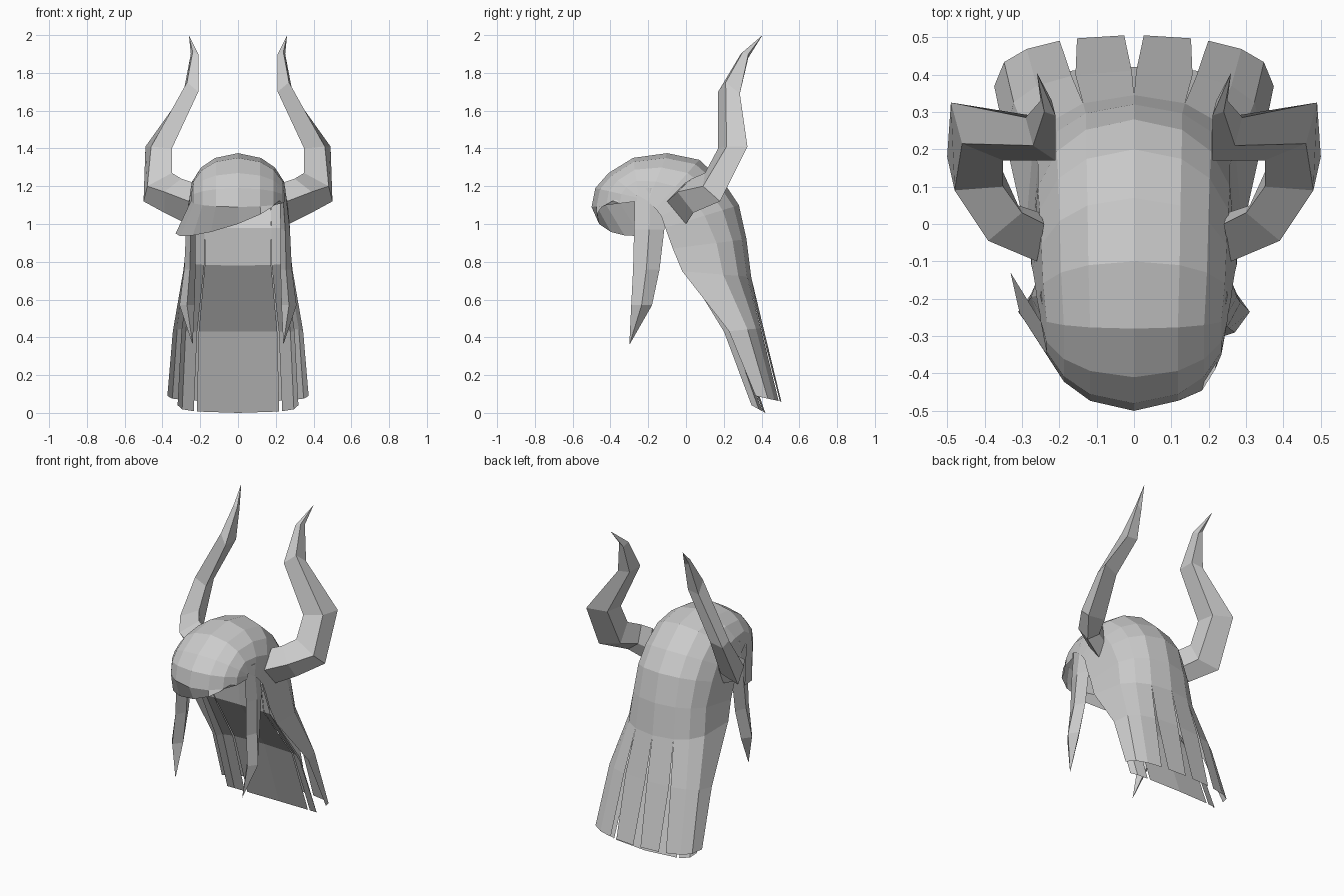
import bpy
import bmesh
from math import sin, cos, radians

if "Cube" in bpy.data.objects:
    bpy.data.objects.remove(bpy.data.objects["Cube"], do_unlink=True)

grey = bpy.data.materials.new("plain grey")
grey.use_nodes = True
colour = (0.6, 0.6, 0.6, 1)
grey.diffuse_color = colour
grey.node_tree.nodes["Principled BSDF"].inputs["Base Color"].default_value = colour


def finish(name, bm, closed=False):
    """Turn a bmesh into a flat shaded object."""
    bmesh.ops.remove_doubles(bm, verts=bm.verts, dist=0.0005)
    if closed:
        bmesh.ops.recalc_face_normals(bm, faces=bm.faces)
    mesh = bpy.data.meshes.new(name)
    bm.to_mesh(mesh)
    bm.free()
    mesh.materials.append(grey)
    obj = bpy.data.objects.new(name, mesh)
    bpy.context.collection.objects.link(obj)
    return obj


def bridge(bm, rows, wrap=False):
    """Join neighbouring rows of points with quads."""
    grid = [[bm.verts.new(p) for p in row] for row in rows]
    for upper, lower in zip(grid, grid[1:]):
        count = len(upper)
        for i in range(count if wrap else count - 1):
            j = (i + 1) % count
            bm.faces.new((upper[i], lower[i], lower[j], upper[j]))
    return grid


def arch(row, angle):
    """Point on an arch: middle y, z, half width, side y, z, roundness."""
    mid_y, mid_z, width, side_y, side_z, roundness = row
    a = radians(angle)
    blend = max(cos(a), 0) ** roundness
    return (width * sin(a), side_y + (mid_y - side_y) * blend,
            side_z + (mid_z - side_z) * blend)


def strand(bm, rows, start, end, steps, trim):
    """A hanging panel whose edges draw in towards the tip."""
    points = []
    for k, row in enumerate(rows):
        inset = trim * (k / (len(rows) - 1)) ** 2
        first, last = start + inset, end - inset
        points.append([arch(row, first + (last - first) * s / steps)
                       for s in range(steps + 1)])
    bridge(bm, points)


# Crown and upper back of the hair
crown_rows = [
    (-0.50, 1.09, 0.25, -0.26, 1.12, 0.95),
    (-0.48, 1.19, 0.25, -0.26, 1.14, 0.95),
    (-0.41, 1.27, 0.25, -0.26, 1.15, 0.95),
    (-0.28, 1.35, 0.25, -0.25, 1.15, 0.9),
    (-0.10, 1.375, 0.26, -0.20, 1.12, 0.85),
    (0.07, 1.34, 0.265, -0.16, 1.08, 0.75),
    (0.20, 1.22, 0.27, -0.13, 1.04, 0.65),
    (0.28, 1.10, 0.275, -0.11, 0.98, 0.6),
    (0.32, 0.92, 0.275, -0.07, 0.87, 0.5),
    (0.345, 0.72, 0.29, -0.02, 0.75, 0.5),
]
parting, side_steps = 28, 3
half = [parting + (90 - parting) * s / side_steps for s in range(side_steps + 1)]
columns = [-a for a in reversed(half)] + [0] + half
bm = bmesh.new()
bridge(bm, [[arch(row, a) for a in columns] for row in crown_rows])

# Separate strands hanging from the back edge of the crown
back_rows = [crown_rows[-1], (0.41, 0.45, 0.345, 0.20, 0.43, 0.5),
             (0.505, 0.06, 0.375, 0.32, 0.10, 0.5)]
for start, end, steps in ((0, parting, 1), (parting, 90, side_steps)):
    strand(bm, back_rows, start, end, steps, 4)
    strand(bm, back_rows, -end, -start, steps, 4)
finish("hair_shell", bm)

# Swept fringe, lower and wider on the right
bm = bmesh.new()
brow = [arch(crown_rows[0], a) for a in columns]
hem = []
for a in columns:
    side = sin(radians(a))
    x, y, z = arch((-0.46, 1.0, 0.28, -0.21, 1.05, 0.85), a)
    hem.append((x * (1 - 0.18 * side), y - 0.08 * side, z + 0.1 * side))
bridge(bm, [hem, brow])
finish("fringe", bm)

# Inner layer in front of the back strands
inner_rows = [
    (0.12, 1.20, 0.24, -0.13, 1.14, 0.5),
    (0.00, 0.98, 0.25, -0.10, 0.98, 0.5),
    (0.02, 0.78, 0.25, -0.03, 0.80, 0.5),
    (0.27, 0.43, 0.30, 0.19, 0.43, 0.5),
    (0.42, 0.00, 0.32, 0.33, 0.05, 0.5),
]
bm = bmesh.new()
for start, end in ((-90, -45), (-45, 45), (45, 90)):
    strand(bm, inner_rows, start, end, 2, 2)
bmesh.ops.reverse_faces(bm, faces=bm.faces)
finish("inner_hair", bm)

# Pointed locks beside the face: centre, then half sizes in x and y
lock_rings = [
    (0.235, -0.19, 1.19, 0.015, 0.08),
    (0.25, -0.195, 0.97, 0.025, 0.08),
    (0.255, -0.21, 0.76, 0.03, 0.07),
    (0.27, -0.235, 0.57, 0.04, 0.055),
    (0.24, -0.30, 0.36, 0, 0),
]

# Horns: four corners per ring, from root to tip
horn_rings = [
    [(0.24, 0.00, 1.22), (0.26, -0.10, 1.12), (0.27, 0.00, 1.00), (0.25, 0.03, 1.10)],
    [(0.30, 0.03, 1.24), (0.39, -0.045, 1.17), (0.39, 0.04, 1.06), (0.31, 0.05, 1.12)],
    [(0.35, 0.10, 1.27), (0.48, 0.09, 1.20), (0.50, 0.18, 1.12), (0.36, 0.16, 1.15)],
    [(0.35, 0.17, 1.40), (0.46, 0.215, 1.41), (0.49, 0.325, 1.41), (0.37, 0.28, 1.40)],
    [(0.21, 0.17, 1.70), (0.27, 0.21, 1.75), (0.29, 0.285, 1.69), (0.21, 0.28, 1.70)],
    [(0.21, 0.29, 1.90), (0.24, 0.30, 1.91), (0.25, 0.33, 1.90), (0.22, 0.33, 1.88)],
    [(0.26, 0.405, 2.0)] * 4,
]


def tapered(name, rings, side):
    """Loft rings into a closed spike on one side of the head."""
    bm = bmesh.new()
    grid = bridge(bm, [[(side * x, y, z) for x, y, z in r] for r in rings], wrap=True)
    bm.faces.new(grid[0])
    bmesh.ops.dissolve_degenerate(bm, dist=0.0005, edges=bm.edges)
    finish(name, bm, closed=True)


diamonds = [[(x, y - dy, z), (x + dx, y, z), (x, y + dy, z), (x - dx, y, z)]
            for x, y, z, dx, dy in lock_rings]
for label, side in (("left", 1), ("right", -1)):
    tapered(label + "_horn", horn_rings, side)
    tapered(label + "_face_lock", diamonds, side)
